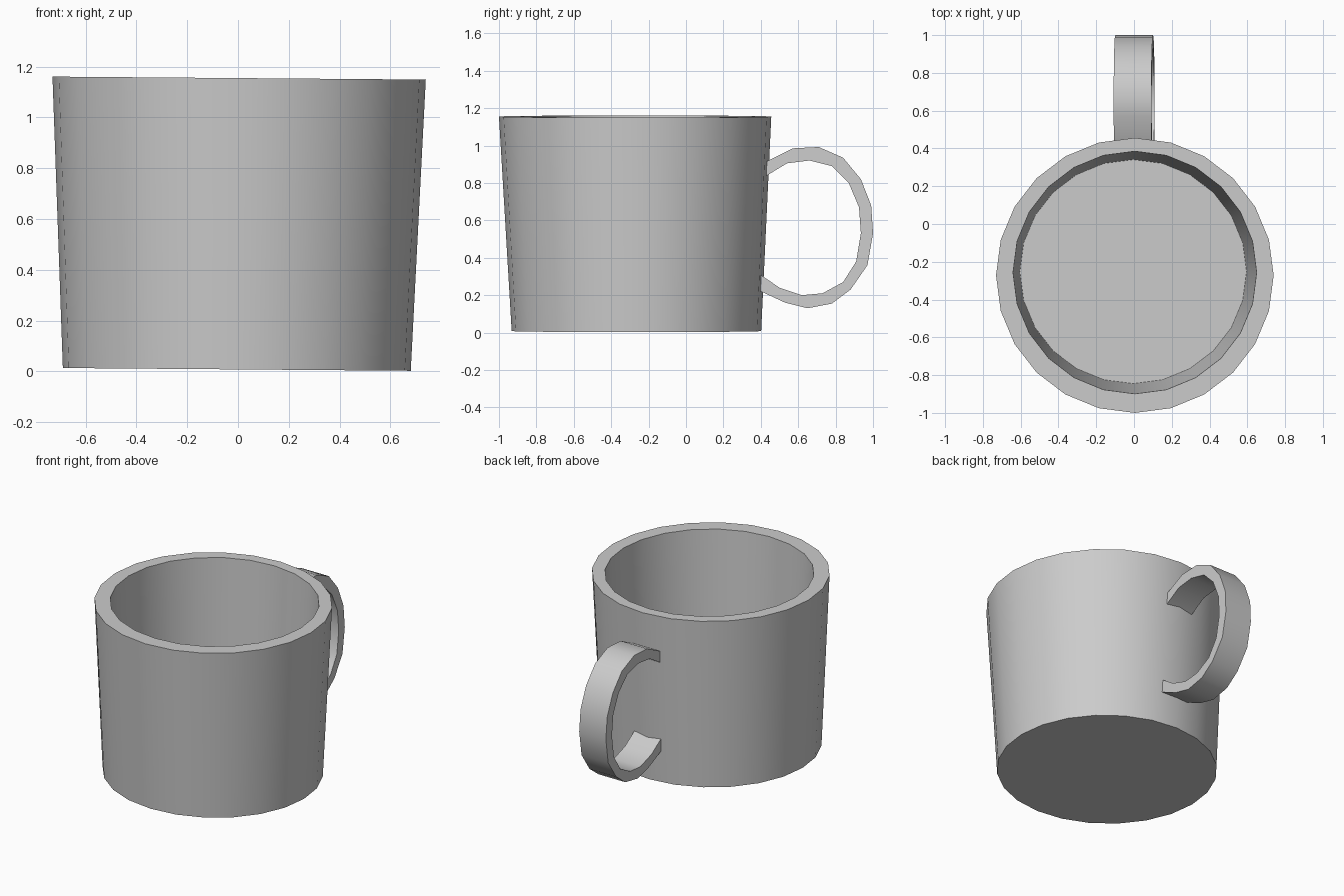
import bpy
import bmesh
import math

if "Cube" in bpy.data.objects:
    bpy.data.objects.remove(bpy.data.objects["Cube"], do_unlink=True)

clay = bpy.data.materials.new("light grey ceramic")
clay.use_nodes = True
clay.diffuse_color = (0.6, 0.6, 0.6, 1)
clay.node_tree.nodes["Principled BSDF"].inputs["Base Color"].default_value = (0.6, 0.6, 0.6, 1)


def finish(bm, name):
    """Turn a bmesh into a smooth-shaded object with sharp rims."""
    bmesh.ops.recalc_face_normals(bm, faces=bm.faces)
    mesh = bpy.data.meshes.new(name)
    bm.to_mesh(mesh)
    bm.free()
    mesh.materials.append(clay)
    obj = bpy.data.objects.new(name, mesh)
    bpy.context.collection.objects.link(obj)
    bpy.ops.object.select_all(action="DESELECT")
    obj.select_set(True)
    bpy.context.view_layer.objects.active = obj
    bpy.ops.object.shade_smooth_by_angle(angle=math.radians(40))
    return obj


def bridge(bm, a, b):
    n = len(a)
    for i in range(n):
        j = (i + 1) % n
        bm.faces.new((a[i], a[j], b[j], b[i]))


# Cup body: tapered outer wall, flat rim, inner wall and floor
SIDES = 24
TILT = 0.008  # the cup leans very slightly to its left
profile = [  # radius x, radius y, centre y, height
    (0.685, 0.667, -0.265, 0.008),
    (0.735, 0.728, -0.272, 1.155),
    (0.645, 0.642, -0.257, 1.155),
    (0.600, 0.593, -0.252, 0.09),
]
bm = bmesh.new()
rings = []
for rx, ry, cy, z in profile:
    ring = []
    for i in range(SIDES):
        a = math.tau * i / SIDES
        x = rx * math.sin(a)
        ring.append(bm.verts.new((x + TILT * (z - 0.6), cy - ry * math.cos(a), z - TILT * x)))
    rings.append(ring)
for lower, upper in zip(rings, rings[1:]):
    bridge(bm, lower, upper)
bm.faces.new(rings[0])
bm.faces.new(rings[-1])
finish(bm, "cup_body")

# Handle: flat band swept round an open loop, (y, z) pairs from top to bottom
outer = [(0.40, 0.90), (0.57, 0.985), (0.71, 0.992), (0.84, 0.935), (0.935, 0.82),
         (0.99, 0.68), (1.0, 0.53), (0.97, 0.36), (0.88, 0.23), (0.78, 0.155),
         (0.65, 0.13), (0.53, 0.16), (0.39, 0.225)]
inner = [(0.40, 0.82), (0.54, 0.905), (0.66, 0.92), (0.78, 0.89), (0.87, 0.80),
         (0.925, 0.67), (0.935, 0.53), (0.91, 0.38), (0.84, 0.27), (0.73, 0.21),
         (0.62, 0.20), (0.50, 0.24), (0.39, 0.315)]
bm = bmesh.new()
sections = []
for o, n in zip(outer, inner):
    corners = [(-0.1, o), (0.1, o), (0.1, n), (-0.1, n)]
    sections.append([bm.verts.new((x + 0.02 * (0.6 - z), y, z)) for x, (y, z) in corners])
for first, second in zip(sections, sections[1:]):
    bridge(bm, first, second)
bm.faces.new(sections[0])
bm.faces.new(sections[-1])
finish(bm, "handle")
